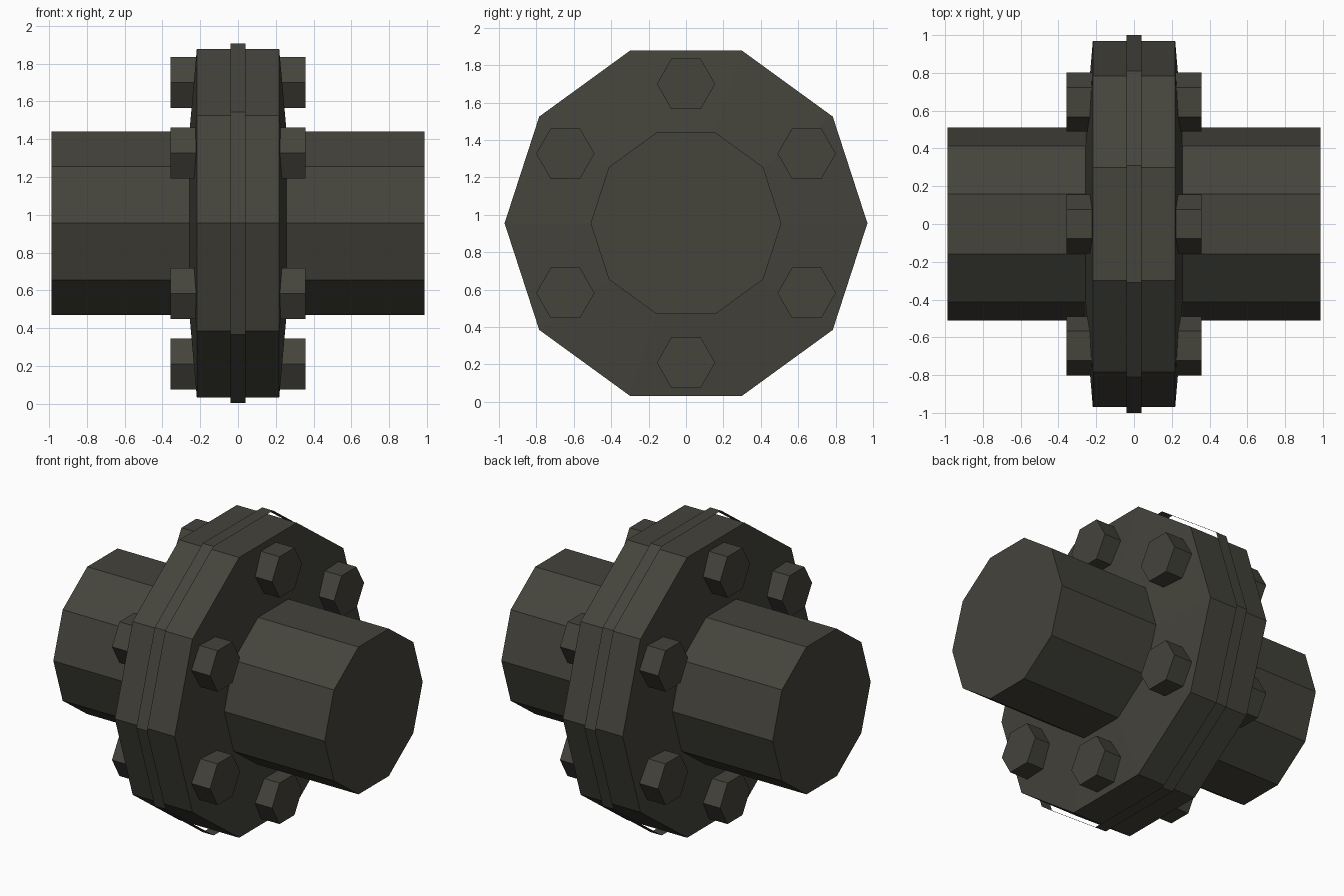
import bpy, bmesh, math

if "Cube" in bpy.data.objects:
    bpy.data.objects.remove(bpy.data.objects["Cube"])

CZ = 0.955          # height of the pipe axis

mat = bpy.data.materials.new("dark olive iron")
mat.diffuse_color = (0.058, 0.056, 0.044, 1)
mat.use_nodes = True
mat.node_tree.nodes["Principled BSDF"].inputs["Base Color"].default_value = mat.diffuse_color


def lathe(name, profile, sides, y=0.0, z=CZ, cap_end=False):
    """Spin (x, radius) points around an axis parallel to x."""
    bm = bmesh.new()
    rings = []
    for x, r in profile:
        rings.append([bm.verts.new((x,
                                    y + r * math.cos(math.tau * i / sides),
                                    z + r * math.sin(math.tau * i / sides)))
                      for i in range(sides)])
    flip = profile[-1][0] < profile[0][0]
    for a, b in zip(rings, rings[1:]):
        for i in range(sides):
            j = (i + 1) % sides
            f = [a[i], a[j], b[j], b[i]]
            bm.faces.new(f if not flip else f[::-1])
    if cap_end:
        bm.faces.new(rings[-1] if not flip else rings[-1][::-1])
    # make sure side faces point away from the axis
    for f in bm.faces:
        f.normal_update()
        c = f.calc_center_median()
        out = f.normal.y * (c.y - y) + f.normal.z * (c.z - z)
        if abs(f.normal.x) > 0.9:
            out = f.normal.x * c.x
        if out < 0:
            f.normal_flip()
    me = bpy.data.meshes.new(name)
    bm.to_mesh(me)
    bm.free()
    me.materials.append(mat)
    ob = bpy.data.objects.new(name, me)
    bpy.context.collection.objects.link(ob)
    return ob


# Flange disc with slightly coned faces
lathe("flange", [(-0.257, 0.51), (-0.218, 0.97), (0.218, 0.97), (0.257, 0.51)], 10)

# Thin open band around the middle of the flange
lathe("gasket_band", [(-0.04, 1.0), (0.04, 1.0)], 10)

# Pipes and bolt heads on both sides
for s, side in ((-1, "left"), (1, "right")):
    lathe(f"pipe_{side}", [(s * 0.25, 0.51), (s * 0.988, 0.51)], 10, cap_end=True)
    for k in range(6):
        a = math.radians(30 + 60 * k)
        lathe(f"bolt_{side}_{k + 1}", [(s * 0.215, 0.156), (s * 0.357, 0.156)], 6,
              0.745 * math.cos(a), CZ + 0.745 * math.sin(a), cap_end=True)
